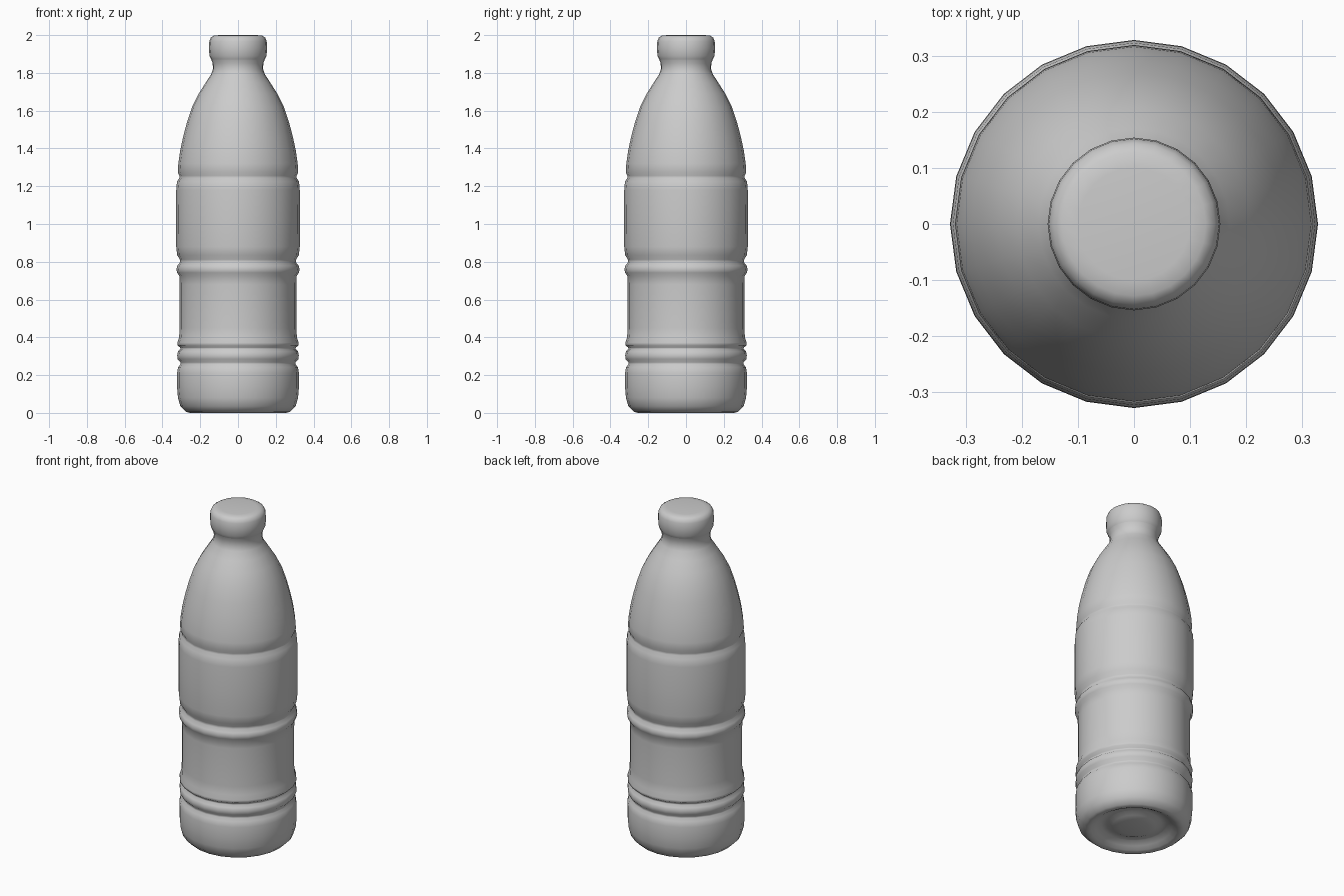
import bpy, bmesh, math

SIDES = 24


def lathe(name, profile):
    """Revolve (radius, height) points, bottom to top, around z."""
    bm = bmesh.new()
    rings = []
    for r, z in profile:
        if r == 0:
            rings.append([bm.verts.new((0, 0, z))] * SIDES)
        else:
            rings.append([bm.verts.new((r * math.cos(2 * math.pi * i / SIDES),
                                        r * math.sin(2 * math.pi * i / SIDES), z))
                          for i in range(SIDES)])
    for low, high in zip(rings, rings[1:]):
        for i in range(SIDES):
            j = (i + 1) % SIDES
            corners = [low[i], low[j], high[j], high[i]]
            face = bm.faces.new(list(dict.fromkeys(corners)))
            face.smooth = True
    bmesh.ops.recalc_face_normals(bm, faces=bm.faces)
    mesh = bpy.data.meshes.new(name)
    bm.to_mesh(mesh)
    bm.free()
    obj = bpy.data.objects.new(name, mesh)
    bpy.context.collection.objects.link(obj)
    return obj


# Recessed underside with a raised centre, and rounded foot
base = [(0, 0.015), (0.08, 0.017), (0.12, 0.025), (0.15, 0.038), (0.18, 0.038),
        (0.21, 0.02), (0.235, 0.006), (0.255, 0), (0.275, 0.006),
        (0.305, 0.035), (0.318, 0.08), (0.323, 0.14), (0.323, 0.21), (0.317, 0.242)]
# Lower rib bands
ribs = [(0.305, 0.257), (0.305, 0.268), (0.320, 0.285), (0.322, 0.305),
        (0.318, 0.325), (0.305, 0.338), (0.306, 0.346), (0.321, 0.358),
        (0.321, 0.372), (0.312, 0.40)]
# Waist, single rib and label panel
body = [(0.309, 0.45), (0.309, 0.68), (0.311, 0.725), (0.322, 0.742),
        (0.326, 0.76), (0.321, 0.78), (0.307, 0.797), (0.308, 0.812),
        (0.322, 0.835), (0.327, 0.88), (0.328, 1.02), (0.327, 1.18),
        (0.323, 1.225), (0.311, 1.243), (0.311, 1.256)]
# Curved shoulder and neck
shoulder = [(0.319, 1.275), (0.316, 1.32), (0.306, 1.39), (0.291, 1.46),
            (0.270, 1.54), (0.243, 1.62), (0.208, 1.69), (0.170, 1.75),
            (0.141, 1.795), (0.133, 1.82), (0.134, 1.85), (0.142, 1.872)]
lathe("bottle", base + ribs + body + shoulder)

# Rounded cap
lathe("cap", [(0.142, 1.872), (0.151, 1.89), (0.154, 1.93), (0.152, 1.968),
              (0.144, 1.987), (0.128, 1.997), (0.10, 2.0), (0, 2.0)])
